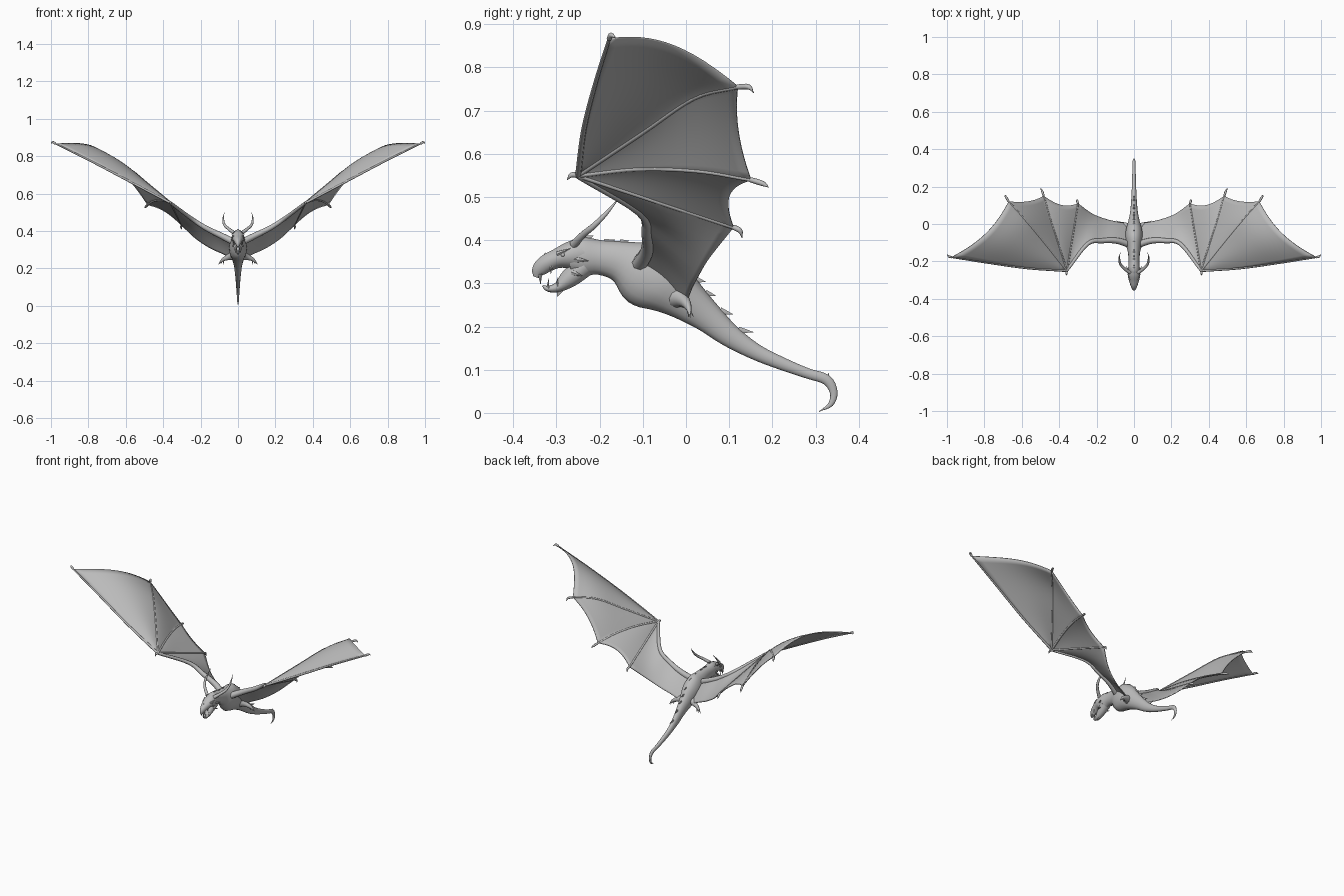
import bpy, bmesh, math
from mathutils import Vector

cube = bpy.data.objects.get("Cube")
if cube:
    bpy.data.objects.remove(cube)

grey = bpy.data.materials.new("stone_grey")
grey.use_nodes = True
grey.diffuse_color = (0.5, 0.5, 0.5, 1)
grey.node_tree.nodes["Principled BSDF"].inputs["Base Color"].default_value = (0.5, 0.5, 0.5, 1)


def sample(pts, t):
    """Point at t (0..1) on a smooth curve through pts, any tuple length."""
    f = t * (len(pts) - 1)
    i = min(int(f), len(pts) - 2)
    f -= i
    b, c = pts[i], pts[i + 1]
    a = pts[i - 1] if i else [2 * p - q for p, q in zip(b, c)]
    d = pts[i + 2] if i + 2 < len(pts) else [2 * q - p for p, q in zip(b, c)]
    return [q + 0.5 * f * (r - p + f * (2*p - 5*q + 4*r - s + f * (3*(q - r) + s - p)))
            for p, q, r, s in zip(a, b, c, d)]


def finish(name, bm, angle=50):
    bmesh.ops.recalc_face_normals(bm, faces=bm.faces)
    mesh = bpy.data.meshes.new(name)
    bm.to_mesh(mesh)
    bm.free()
    mesh.materials.append(grey)
    ob = bpy.data.objects.new(name, mesh)
    bpy.context.collection.objects.link(ob)
    bpy.ops.object.select_all(action="DESELECT")
    bpy.context.view_layer.objects.active = ob
    ob.select_set(True)
    bpy.ops.object.shade_smooth_by_angle(angle=math.radians(angle))
    return ob


def tube(name, pts, steps=4, sides=10):
    """Tapered tube; each point is x, y, z, side radius, upright radius."""
    bm = bmesh.new()
    n = (len(pts) - 1) * steps
    rows = [sample(pts, k / n) for k in range(n + 1)]
    pos = [Vector(r[:3]) for r in rows]
    span = (pos[-1] - pos[0]).normalized()
    ref = Vector((1, 0, 0)) if abs(span.x) < 0.7 else Vector((0, 1, 0))
    rings = []
    for k, r in enumerate(rows):
        tan = (pos[min(k + 1, n)] - pos[max(k - 1, 0)]).normalized()
        side = (ref - tan * ref.dot(tan)).normalized()
        up = side.cross(tan)
        rings.append([bm.verts.new(pos[k]
                      + side * math.cos(math.tau * j / sides) * max(r[3], 0.0006)
                      + up * math.sin(math.tau * j / sides) * max(r[4], 0.0006))
                      for j in range(sides)])
    for p, q in zip(rings, rings[1:]):
        for j in range(sides):
            m = (j + 1) % sides
            bm.faces.new((p[j], p[m], q[m], q[j]))
    bm.faces.new(rings[0])
    bm.faces.new(rings[-1])
    return finish(name, bm)


def spike(name, base, tip, r, flat=1.0):
    mid = [(a + b) / 2 for a, b in zip(base, tip)]
    return tube(name, [(*base, r * flat, r), (*mid, r * flat * .55, r * .55), (*tip, 0, 0)], 2, 6)


def flip(pts, s):
    return [(p[0] * s, *p[1:]) for p in pts]


# Neck, trunk and hooked tail
spine = [(-.27, .36, .028, .036), (-.24, .362, .031, .046), (-.2, .36, .029, .04),
         (-.15, .35, .033, .049), (-.10, .325, .045, .076), (-.05, .3, .047, .07),
         (0, .262, .034, .05), (.05, .222, .023, .036), (.1, .18, .017, .027),
         (.16, .142, .013, .019), (.22, .115, .011, .015), (.28, .092, .009, .012),
         (.325, .077, .008, .012), (.342, .048, .006, .009), (.335, .02, .004, .006),
         (.308, .003, 0, 0)]
tube("body_and_tail", [(0, *p) for p in spine], 4, 16)
spike("tail_barb", (0, .325, .072), (0, .331, .092), .009, .6)

# Head with open jaws and a hooked snout
skull = [(-.235, .37, .03, .038), (-.27, .365, .033, .032), (-.3, .357, .027, .023),
         (-.325, .345, .02, .021), (-.341, .33, .012, .017), (-.347, .314, .004, .007)]
jaw = [(-.235, .34, .028, .025), (-.27, .312, .022, .022), (-.297, .291, .016, .012),
       (-.32, .288, .01, .007), (-.332, .295, .002, .002)]
tube("upper_head", [(0, *p) for p in skull], 4, 14)
tube("lower_jaw", [(0, *p) for p in jaw], 4, 12)
spike("chin_spike", (0, -.29, .288), (0, -.298, .269), .01, .6)
spike("nose_spike", (0, -.328, .356), (0, -.326, .372), .008, .6)

# Back spikes: position along the spine and length, height from the spine profile
for y0, size in ((-.235, .018), (-.195, .022), (-.16, .018), (-.12, .018), (-.08, .018),
                 (-.04, .02), (-.01, .024), (.02, .022), (.06, .028), (.11, .032)):
    i = max(j for j in range(12) if spine[j][0] <= y0)
    a, b = spine[i], spine[i + 1]
    f = (y0 - a[0]) / (b[0] - a[0])
    z, r = a[1] + f * (b[1] - a[1]), a[3] + f * (b[3] - a[3])
    slope = Vector((0, b[0] - a[0], b[1] - a[1])).normalized()
    up = Vector((0, -slope.z, slope.y))
    base = Vector((0, y0, z)) + up * (r - .004)
    spike("back_spike", base, base + up * size * .45 + slope * size, .009, .6)

# Wing skeleton, left side: all fingers start at the wrist
wrist = (.36, -.25, .55)
lead = [wrist, (.57, -.236, .66), (.78, -.208, .77), (.975, -.178, .866)]
finger_a = [wrist, (.48, -.1, .65), (.58, .02, .73), (.67, .12, .755)]
finger_b = [wrist, (.405, -.11, .565), (.45, .03, .56), (.483, .15, .54)]
finger_c = [wrist, (.33, -.07, .49), (.3, .11, .43)]
arm = [(.01, -.115, .335), (.09, -.09, .375), (.17, -.09, .415), (.25, -.108, .467), wrist]
trail = [(.025, 0, .25), (.085, .01, .28), (.15, .025, .31), (.225, .055, .36), (.3, .11, .43)]
# Neighbouring curves, inward scallop of the free edge, upward billow
panels = [(lead, finger_a, .085, .06), (finger_a, finger_b, .045, .01),
          (finger_b, finger_c, .08, .012)]


def add_patch(bm, point, n=14):
    grid = [[bm.verts.new(point(i / n, j / n)) for j in range(n + 1)] for i in range(n + 1)]
    for i in range(n):
        for j in range(n):
            bm.faces.new((grid[i][j], grid[i + 1][j], grid[i + 1][j + 1], grid[i][j + 1]))


for s, label in ((1, "left"), (-1, "right")):
    # Membrane panels
    bm = bmesh.new()
    for a, b, scallop, billow in panels:
        def fan(u, v):
            hump = 4 * v * (1 - v)
            w = u * (1 - scallop * hump)
            p = Vector(sample(a, w)).lerp(Vector(sample(b, w)), v)
            return (p.x * s, p.y, p.z + billow * hump * u)
        add_patch(bm, fan)

    def inner(u, v):
        p = Vector(sample(arm, u)).lerp(Vector(sample(trail, u)), v)
        return (p.x * s, p.y, p.z + .012 * 4 * v * (1 - v) * (1 - u))
    add_patch(bm, inner)
    bmesh.ops.remove_doubles(bm, verts=bm.verts, dist=.0004)
    skin = finish(label + "_wing_membrane", bm, 60)
    solid = skin.modifiers.new("thickness", "SOLIDIFY")
    solid.thickness = .005
    solid.offset = 0

    # Arm and finger bones
    for part, path, r0, r1 in (("arm", arm, .019, .008), ("leading_finger", lead, .007, .004),
                               ("upper_finger", finger_a, .006, .005),
                               ("middle_finger", finger_b, .006, .005),
                               ("inner_finger", finger_c, .006, .005)):
        n = len(path) - 1
        bone = [(*p, r0 + (r1 - r0) * k / n, r0 + (r1 - r0) * k / n)
                for k, p in enumerate(path)]
        tube(label + "_wing_" + part, flip(bone, s), 5, 8)

    # Hooked claws at the wing points
    for tip, knee, end in ((lead[-1], (.99, -.173, .875), (1, -.162, .868)),
                           (finger_a[-1], (.685, .145, .755), (.69, .157, .741)),
                           (finger_b[-1], (.492, .178, .531), (.5, .192, .522)),
                           (finger_c[-1], (.304, .125, .422), (.302, .13, .405)),
                           (wrist, (.361, -.265, .551), (.36, -.276, .539))):
        claw = [(*tip, .006, .006), (*knee, .006, .006), (*end, 0, 0)]
        tube(label + "_wing_claw", flip(claw, s), 4, 8)

    # Tucked hind leg with a clawed foot
    leg = [(.01, -.03, .27, .03, .03), (.045, -.008, .262, .016, .018),
           (.082, .005, .246, .008, .009), (.105, .01, .22, 0, 0)]
    tube(label + "_hind_leg", flip(leg, s))
    for tip in ((.076, .006, .222), (.094, .018, .222)):
        spike(label + "_toe", (.08 * s, .004, .246), (tip[0] * s, *tip[1:]), .005)

    # Curved horn
    horn = [(.022, -.26, .39, .01, .01), (.052, -.238, .413, .008, .008),
            (.072, -.215, .432, .007, .007), (.079, -.185, .462, .005, .005),
            (.073, -.153, .5, 0, 0)]
    tube(label + "_horn", flip(horn, s))

    # Brow, cheek spikes and teeth
    for part, a, b, r in (("brow", (.022, -.298, .368), (.034, -.268, .381), .007),
                          ("cheek_spike", (.024, -.255, .355), (.042, -.226, .352), .008),
                          ("jaw_spike", (.02, -.262, .325), (.033, -.24, .317), .007),
                          ("upper_fang", (.008, -.338, .322), (.008, -.337, .298), .006),
                          ("upper_tooth", (.017, -.312, .34), (.016, -.313, .322), .004),
                          ("lower_fang", (.008, -.32, .289), (.009, -.318, .311), .004),
                          ("lower_tooth", (.013, -.298, .293), (.014, -.298, .314), .004)):
        spike(label + "_" + part, (a[0] * s, *a[1:]), (b[0] * s, *b[1:]), r)

    # Eye
    bm = bmesh.new()
    bmesh.ops.create_uvsphere(bm, u_segments=10, v_segments=8, radius=.005)
    bmesh.ops.translate(bm, verts=bm.verts, vec=(.028 * s, -.285, .366))
    finish(label + "_eye", bm)
